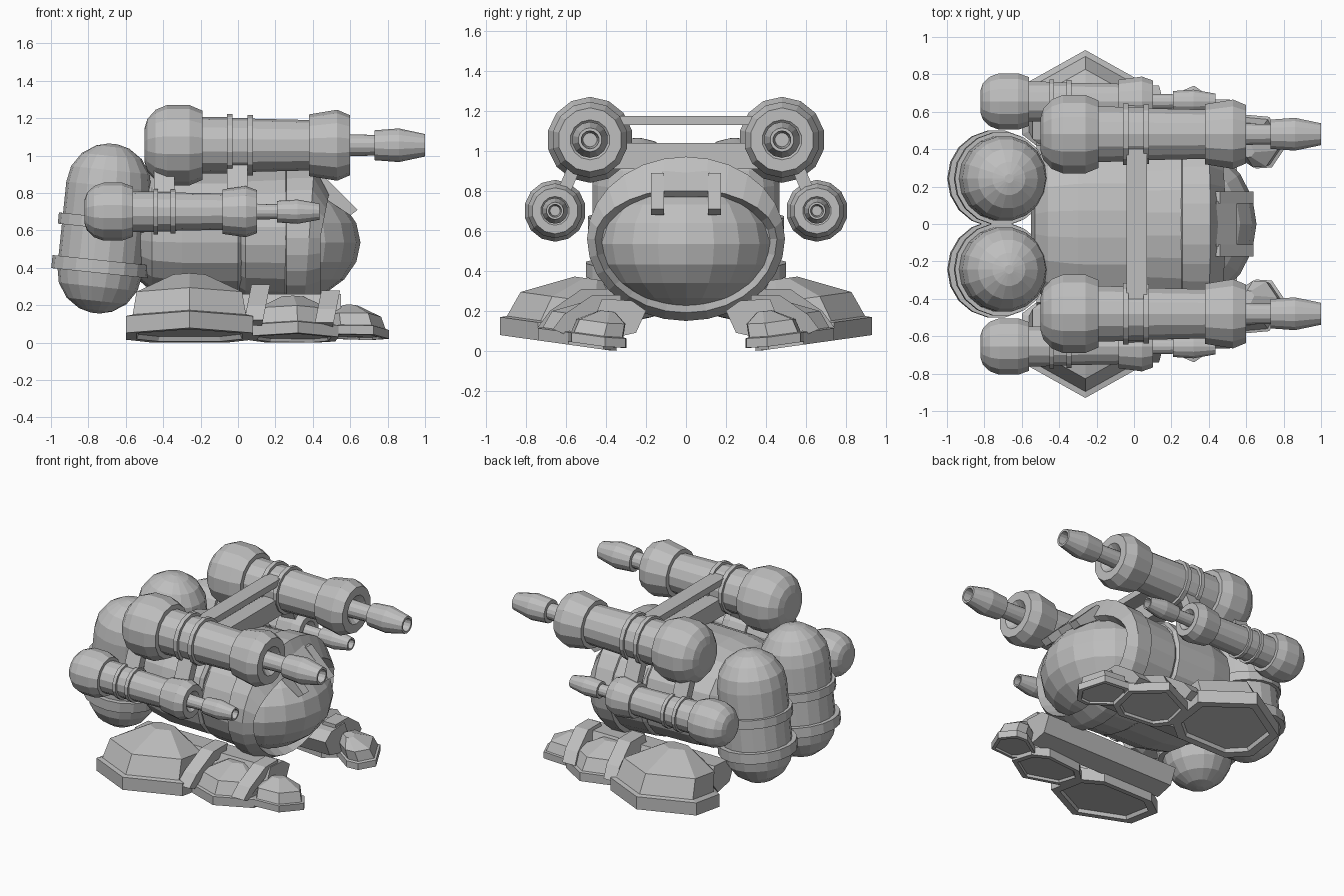
import bpy, bmesh, math
from mathutils import Vector, Matrix

if "Cube" in bpy.data.objects:
    bpy.data.objects.remove(bpy.data.objects["Cube"])

GREY = bpy.data.materials.new("plain grey")
GREY.diffuse_color = (0.52, 0.52, 0.52, 1)
GREY.use_nodes = True
GREY.node_tree.nodes["Principled BSDF"].inputs["Base Color"].default_value = GREY.diffuse_color


def loft(name, rings, loc=(0, 0, 0), rot_y=0.0):
    """Skin a list of equal-length point rings and cap both ends."""
    bm = bmesh.new()
    vs = [[bm.verts.new(p) for p in r] for r in rings]
    n = len(rings[0])
    for a, b in zip(vs, vs[1:]):
        for i in range(n):
            j = (i + 1) % n
            bm.faces.new((a[i], a[j], b[j], b[i]))
    bm.faces.new(vs[0])
    bm.faces.new(vs[-1])
    bmesh.ops.recalc_face_normals(bm, faces=bm.faces)
    me = bpy.data.meshes.new(name)
    bm.to_mesh(me)
    bm.free()
    me.materials.append(GREY)
    ob = bpy.data.objects.new(name, me)
    ob.location = loc
    ob.rotation_euler = (0, rot_y, 0)
    bpy.context.collection.objects.link(ob)
    return ob


def lathe(name, prof, n, loc, ky=1.0, kz=1.0, power=2.0, rot_y=0.0):
    """Revolve (x, radius) about x; power > 2 squares the section off."""
    rings = []
    for x, r in prof:
        ring = []
        for i in range(n):
            a = 2 * math.pi * (i + 0.5) / n
            c, s = math.cos(a), math.sin(a)
            k = r / (abs(c) ** power + abs(s) ** power) ** (1 / power)
            ring.append((x, k * c * ky, k * s * kz))
        rings.append(ring)
    return loft(name, rings, loc, rot_y)


def prism(name, pts, axis, lo, hi, skew=0.0):
    """Extrude a 2D outline along x (yz outline) or y (xz outline); skew leans x with height."""
    if axis == "x":
        put = lambda p, d: (d + skew * p[1], p[0], p[1])
    else:
        put = lambda p, d: (p[0], d, p[1])
    return loft(name, [[put(p, lo) for p in pts], [put(p, hi) for p in pts]])


def box(name, x0, x1, y0, y1, z0, z1):
    return prism(name, [(y0, z0), (y1, z0), (y1, z1), (y0, z1)], "x", x0, x1)


# ---- body
lathe("rear_hull", [(-0.55, 0.2), (-0.53, 0.34), (-0.46, 0.42), (-0.3, 0.455), (0.0, 0.46),
                    (0.02, 0.44)], 20, (0, 0, 0.59), 1.0, 0.76, 2.4)
lathe("middle_hull", [(0.0, 0.43), (0.04, 0.465), (0.28, 0.48), (0.3, 0.46)], 24, (0, 0, 0.57), 1, 0.79)

# collar whose upper front closes down over the dome like a hood
angles = [2 * math.pi * i / 28 for i in range(28)]
rings = []
for x, r, lean in ((0.25, 0.46, 0), (0.26, 0.49, 0), (0.38, 0.495, 0.03)):
    rings.append([(x + lean * math.sin(a), r * math.cos(a), 0.56 + 0.83 * r * math.sin(a)) for a in angles])
for x, ry, top, low in ((0.44, 0.455, 0.25, 0.37), (0.36, 0.42, 0.2, 0.33)):
    rings.append([(x + 0.05 * max(0, math.sin(a)), ry * math.cos(a),
                   0.56 + (top if math.sin(a) > 0 else low) * math.sin(a)) for a in angles])
loft("collar", rings)

# front dome
bm = bmesh.new()
bmesh.ops.create_uvsphere(bm, u_segments=20, v_segments=10, radius=1)
bmesh.ops.transform(bm, verts=bm.verts, matrix=Matrix.Translation((0.2, 0, 0.535))
                    @ Matrix.Diagonal((0.455, 0.455, 0.335, 1)))
me = bpy.data.meshes.new("front_dome")
bm.to_mesh(me)
bm.free()
me.materials.append(GREY)
bpy.context.collection.objects.link(bpy.data.objects.new("front_dome", me))

# brow plates over the dome
prism("brow_middle", [(0.38, 0.9), (0.44, 0.9), (0.55, 0.8), (0.52, 0.77), (0.4, 0.8)], "y", -0.12, 0.12)
for s in (-1, 1):
    prism("brow_prong", [(0.4, 0.88), (0.46, 0.89), (0.64, 0.71), (0.6, 0.68), (0.42, 0.8)],
          "y", s * 0.11, s * 0.175)

# ---- guns: one profile, reused at two sizes
GUN = [(-0.5, 0.09), (-0.485, 0.14), (-0.44, 0.19), (-0.38, 0.215), (-0.26, 0.215), (-0.19, 0.185),
       (-0.19, 0.152), (-0.06, 0.15), (-0.06, 0.168), (-0.03, 0.168), (-0.03, 0.147),
       (0.05, 0.146), (0.05, 0.163), (0.08, 0.163), (0.08, 0.142), (0.38, 0.135),
       (0.38, 0.165), (0.53, 0.19), (0.6, 0.16), (0.6, 0.1), (0.56, 0.06), (0.73, 0.055),
       (0.73, 0.08), (0.86, 0.09), (1.0, 0.06), (1.0, 0.045), (0.9, 0.035)]
SMALL = [(-0.82 + (x + 0.5) * 0.837, r * 0.72) for x, r in GUN]
for s in (-1, 1):
    lathe("upper_gun", GUN, 14, (0, s * 0.48, 1.055))
    lathe("side_gun", SMALL, 14, (0, s * 0.655, 0.7))
    # struts joining the guns
    for x in (-0.45, -0.06):
        prism("gun_strut", [(s * 0.52, 0.93), (s * 0.58, 0.95), (s * 0.66, 0.76), (s * 0.6, 0.74)],
              "x", x, x + 0.11)
box("upper_crossbar", -0.04, 0.07, -0.4, 0.4, 1.13, 1.175)
box("lower_crossbar", -0.04, 0.07, -0.4, 0.4, 0.91, 1.04)

# ---- rear tanks, leaning slightly forward
R, H = 0.228, 0.228
dome = [(R * math.sin(math.radians(a)), R * math.cos(math.radians(a))) for a in (0, 22, 45, 67, 84)]
TANK = [(-H - x, r) for x, r in reversed(dome)] + [(H + x, r) for x, r in dome]
for s in (-1, 1):
    for nm, prof in (("tank", TANK),
                     ("tank_band_low", [(-0.24, 0.22), (-0.24, 0.26), (-0.17, 0.26), (-0.17, 0.22)]),
                     ("tank_band_high", [(0.0, 0.22), (0.0, 0.25), (0.06, 0.25), (0.06, 0.22)])):
        lathe(nm, prof, 18, (-0.715, s * 0.243, 0.61), rot_y=math.radians(-84))

# ---- feet
HEX = [(0, 0.31), (0.34, 0.12), (0.34, -0.14), (0.2, -0.25), (-0.2, -0.25), (-0.34, -0.14), (-0.34, 0.12)]
TIERS = [(0.8, 0.025, 0), (0.83, 0, 0), (1, 0, 0), (1, 0.09, 0), (0.89, 0.1, 0),
         (0.83, 0.23, -0.05), (0.25, 0.345, -0.14)]      # scale, height, inward shift


def foot(name, s, cx, cy, k, kh, turn, lift=0.0):
    c, n = math.cos(turn), math.sin(turn)
    rings = []
    for sc, z, sh in TIERS:
        ring = []
        for px, py in HEX:
            px, py = px * sc * k, (py * sc + sh) * k
            x, y = cx + px * c + py * n, cy - px * n + py * c
            ring.append((x, s * y, lift + z * kh + max(0, 0.14 * (y - 0.37))))
        rings.append(ring)
    loft(name, rings)


for s in (-1, 1):
    foot("rear_foot", s, -0.26, 0.62, 1.0, 1.0, 0)
    foot("middle_foot", s, 0.3, 0.53, 0.68, 0.68, 0.1)
    foot("front_foot", s, 0.64, 0.45, 0.48, 0.52, 0.6, 0.015)
    # rail under the hull and straps between the feet
    prism("foot_rail", [(s * y, z) for y, z in ((0.2, 0.2), (0.25, 0.09), (0.38, 0.06), (0.46, 0.16),
                                                (0.42, 0.26), (0.27, 0.25))], "x", -0.52, 0.55)
    for x, k in ((0.01, 1.0), (0.39, 0.9)):
        path = [(0.36, 0.31), (0.52, 0.31), (0.68, 0.2), (0.74, 0.12),
                (0.67, 0.09), (0.6, 0.15), (0.48, 0.22), (0.36, 0.22)]
        prism("foot_strap", [(s * y * k, z * k) for y, z in path], "x", x, x + 0.1, 0.2)
